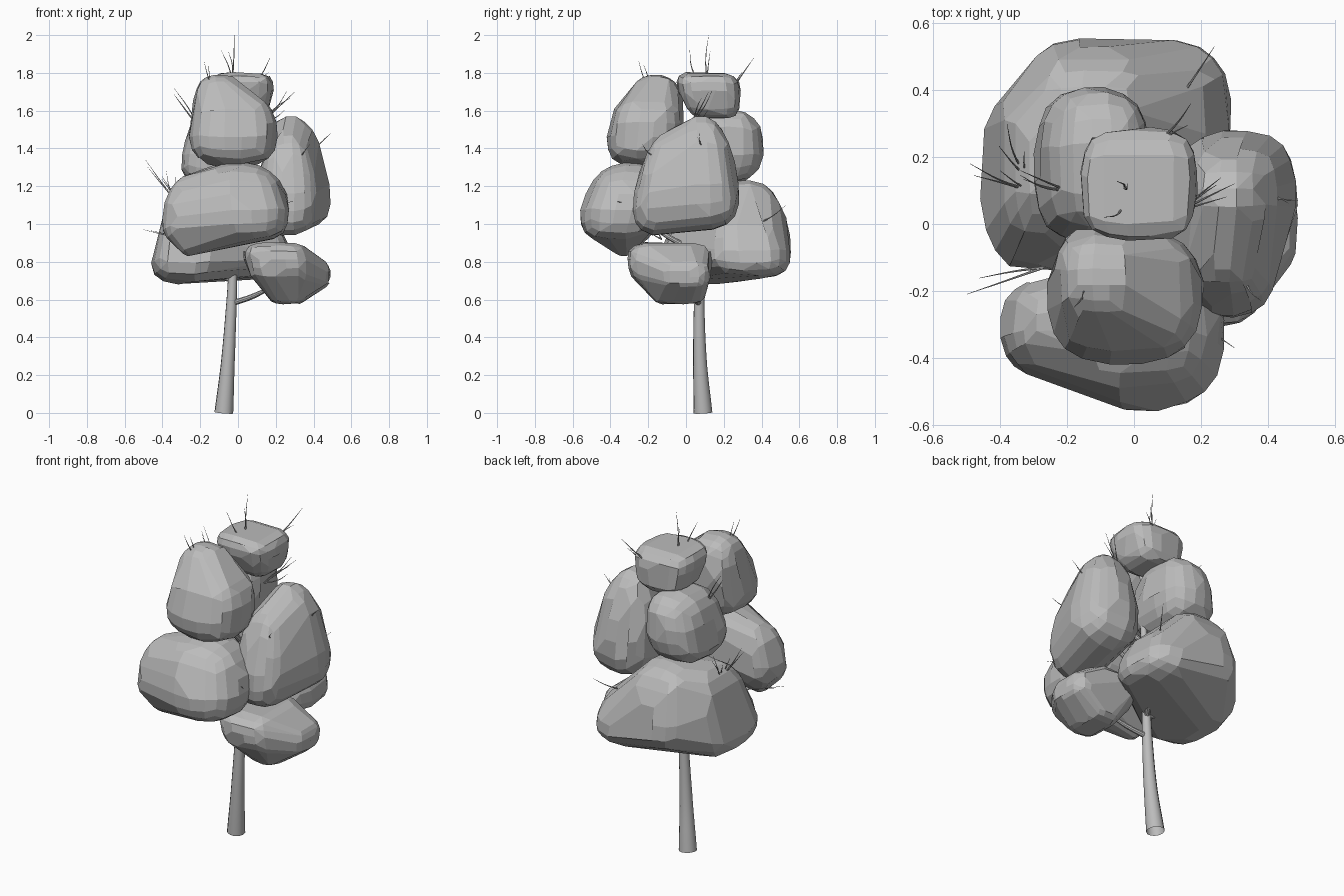
import bpy, bmesh, random
from mathutils import Vector

random.seed(4)

cube = bpy.data.objects.get("Cube")
if cube:
    bpy.data.objects.remove(cube, do_unlink=True)

# One plain clay grey
GREY = (0.5, 0.5, 0.5, 1.0)
grey = bpy.data.materials.new("clay_grey")
grey.use_nodes = True
grey.diffuse_color = GREY
grey.node_tree.nodes["Principled BSDF"].inputs["Base Color"].default_value = GREY


def lobe_points(low, high, power=2.4, taper=0.0, lean=(0, 0)):
    """Points on a boxy, leaning egg that exactly fills the given bounds."""
    bm = bmesh.new()
    bmesh.ops.create_cube(bm, size=2)
    bmesh.ops.subdivide_edges(bm, edges=bm.edges[:], cuts=4, use_grid_fill=True)
    points = []
    for v in bm.verts:
        p = v.co.normalized()
        p /= sum(abs(c) ** power for c in p) ** (1 / power)
        p *= random.uniform(0.98, 1.02)
        wide = 1 + taper * p.z
        points.append(Vector((p.x * wide + lean[0] * p.z,
                              p.y * wide + lean[1] * p.z, p.z)))
    bm.free()
    for i in range(3):
        least = min(p[i] for p in points)
        most = max(p[i] for p in points)
        for p in points:
            p[i] = low[i] + (p[i] - least) / (most - least) * (high[i] - low[i])
    return points


def clump(name, *lobes):
    """Faceted leaf mass wrapped around one or more lobes."""
    bm = bmesh.new()
    for lobe in lobes:
        for p in lobe_points(*lobe):
            bm.verts.new(p)
    bmesh.ops.convex_hull(bm, input=bm.verts[:])
    bmesh.ops.delete(bm, geom=[v for v in bm.verts if not v.link_faces],
                     context='VERTS')
    bmesh.ops.dissolve_limit(bm, angle_limit=0.2, verts=bm.verts[:],
                             edges=bm.edges[:])
    bmesh.ops.recalc_face_normals(bm, faces=bm.faces[:])
    mesh = bpy.data.meshes.new(name)
    bm.to_mesh(mesh)
    bm.free()
    mesh.materials.append(grey)
    obj = bpy.data.objects.new(name, mesh)
    bpy.context.collection.objects.link(obj)


def wood(name, paths, sides=1):
    """Tapered tubes; each path is a list of (x, y, z, radius)."""
    curve = bpy.data.curves.new(name, 'CURVE')
    curve.dimensions = '3D'
    curve.bevel_depth = 1.0
    curve.bevel_resolution = sides
    curve.resolution_u = 4
    for path in paths:
        spline = curve.splines.new('BEZIER')
        spline.bezier_points.add(len(path) - 1)
        for point, (x, y, z, r) in zip(spline.bezier_points, path):
            point.co = (x, y, z)
            point.radius = r
            point.handle_left_type = point.handle_right_type = 'AUTO'
    curve.materials.append(grey)
    obj = bpy.data.objects.new(name, curve)
    bpy.context.collection.objects.link(obj)
    bpy.ops.object.select_all(action='DESELECT')
    obj.select_set(True)
    bpy.context.view_layer.objects.active = obj
    bpy.ops.object.convert(target='MESH')
    bpy.ops.object.shade_smooth_by_angle()


# Leaf masses
clump("front_leaves",
      ((-.24, -.56, .90), (.27, -.10, 1.33), 2.4, -.1, (-.1, .2)),
      ((-.40, -.46, .88), (-.05, -.16, 1.27), 2.4, -.1, (.1, .1)),
      ((-.36, -.44, .83), (-.14, -.22, 1.05), 2.2, .3))
clump("upper_front_leaves",
      ((-.26, -.42, 1.30), (.21, -.01, 1.70), 2.6, -.05, (0, .1)),
      ((-.24, -.33, 1.45), (.09, -.01, 1.79), 2.7, -.2, (-.1, .05)))
clump("crown_leaves",
      ((-.16, -.05, 1.55), (.19, .29, 1.81), 3.2, .15, (0, -.15)))
clump("left_leaves",
      ((.12, -.10, .97), (.49, .28, 1.57), 2.4, -.25, (-.1, -.05)),
      ((.10, -.28, .94), (.43, .06, 1.50), 2.3, -.2, (0, .25)))
clump("low_left_leaves",
      ((.03, -.31, .67), (.40, .14, .91), 3.2, .05, (-.1, 0)),
      ((.28, -.15, .65), (.49, .13, .82), 3.0),
      ((.15, -.19, .57), (.37, .11, .75), 3.0))
clump("upper_back_leaves",
      ((-.30, -.06, 1.20), (.05, .41, 1.61), 2.6, -.1, (.15, .1)))
clump("back_leaves",
      ((-.46, -.14, .68), (-.06, .42, 1.20), 3.0, -.2, (.12, .2)),
      ((-.34, .10, .74), (.10, .555, 1.23), 2.7, -.12, (0, -.1)),
      ((-.14, .10, .71), (.29, .55, 1.08), 2.6, -.15, (-.2, -.1)))

# Trunk and main limbs
wood("trunk", [[(-.075, .09, 0, .05), (-.055, .075, .25, .037),
                (-.042, .07, .45, .031), (-.028, .07, .73, .024),
                (-.02, .06, 1.2, .018), (0, .06, 1.7, .01)]], sides=4)
FORK = (-.03, .07)
limbs = [(.58, (.2, 0, .68)), (.7, (-.2, .1, .8)), (.7, (.08, .25, .82)),
         (.85, (-.1, -.25, 1.05)), (.95, (.25, 0, 1.2)), (1.1, (-.12, .2, 1.4)),
         (1.15, (-.02, -.2, 1.5))]
wood("limbs", [[(*FORK, z, .016),
                ((FORK[0] + e[0]) / 2, (FORK[1] + e[1]) / 2, z * .6 + e[2] * .4, .014),
                (*e, .008)] for z, e in limbs], sides=3)

# Fine twigs poking out of the leaves: root, main tip, number of shoots
sprays = [((-.03, .11, 1.76), (-.02, .12, 2.0), 2),
          ((-.03, .06, 1.76), (-.09, .02, 1.92), 1),
          ((.08, .25, 1.72), (.17, .36, 1.88), 2),
          ((.14, .38, 1.0), (.24, .53, 1.1), 1),
          ((-.2, .1, 1.5), (-.34, .16, 1.72), 3),
          ((.14, .04, 1.55), (.3, .12, 1.7), 4),
          ((.38, .08, 1.38), (.49, .07, 1.48), 2),
          ((.33, -.16, 1.35), (.38, -.23, 1.42), 1),
          ((-.31, .1, 1.1), (-.49, .18, 1.34), 3),
          ((-.32, .14, 1.1), (-.38, .3, 1.28), 3),
          ((-.27, -.13, .92), (-.5, -.21, .97), 2),
          ((-.14, -.2, 1.72), (-.18, -.25, 1.86), 2),
          ((.2, -.3, 1.1), (.3, -.37, 1.12), 1)]
twigs = []
for root, tip, count in sprays:
    a, b = Vector(root), Vector(tip)
    for i in range(count):
        end = b.copy()
        if i:
            end = a.lerp(b, random.uniform(.6, .8))
            end += Vector([random.uniform(-.045, .045) for _ in range(3)])
        bend = a.lerp(end, .5) + Vector([random.uniform(-.012, .012) for _ in range(3)])
        twigs.append([(*a, .0045), (*bend, .0025), (*end, .0006)])
wood("twigs", twigs)
